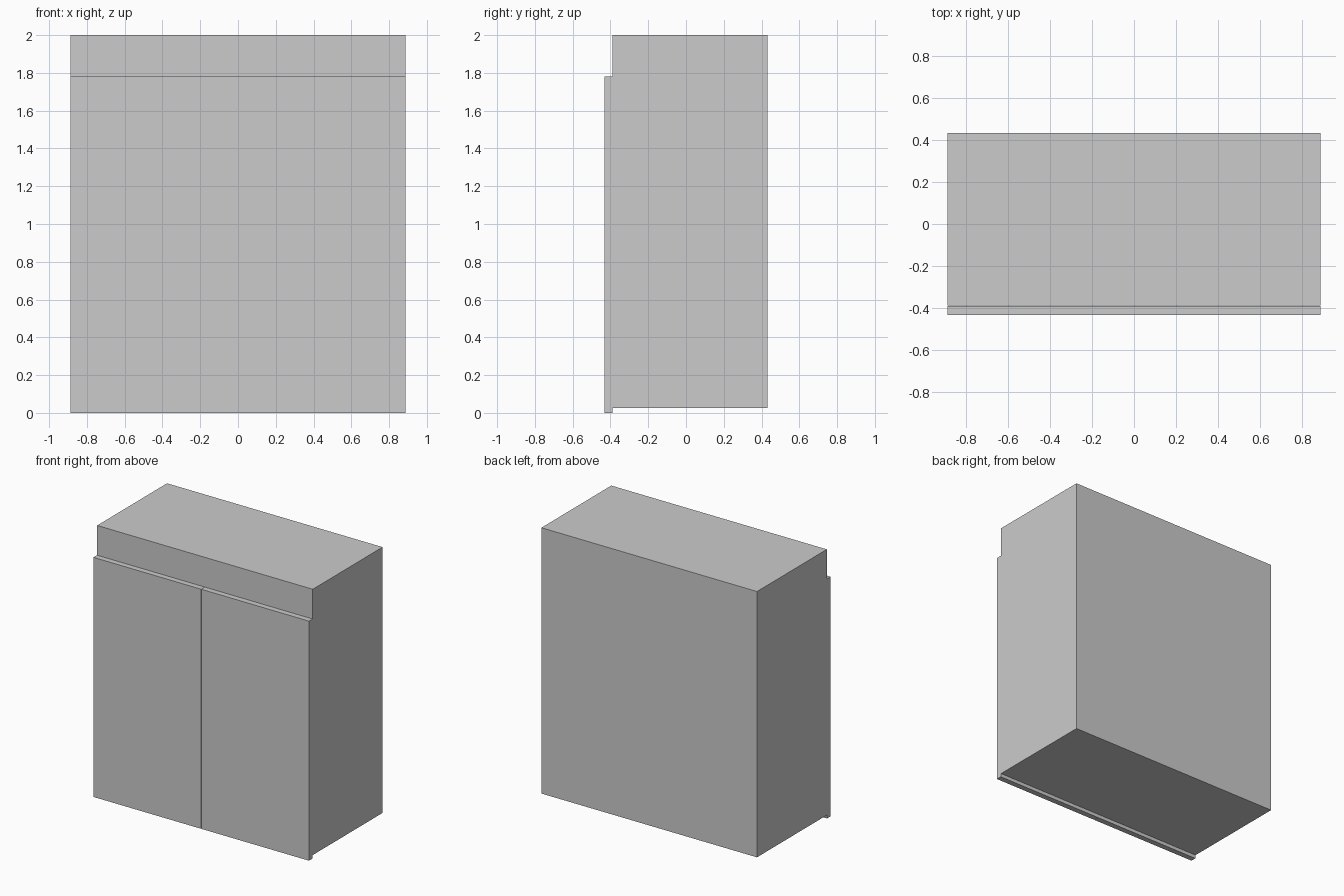
import bpy
import bmesh
from mathutils import Vector

if "Cube" in bpy.data.objects:
    bpy.data.objects.remove(bpy.data.objects["Cube"])


def box(name, low, high):
    low, high = Vector(low), Vector(high)
    bm = bmesh.new()
    bmesh.ops.create_cube(bm, size=1)
    bmesh.ops.scale(bm, vec=high - low, verts=bm.verts)
    bmesh.ops.translate(bm, vec=(low + high) / 2, verts=bm.verts)
    mesh = bpy.data.meshes.new(name)
    bm.to_mesh(mesh)
    bm.free()
    obj = bpy.data.objects.new(name, mesh)
    bpy.context.collection.objects.link(obj)
    return obj


HALF_W, HALF_D = 0.886, 0.432
DOOR_BACK = -0.390

# Cabinet body, raised slightly above the door bottoms
box("cabinet_body", (-HALF_W, DOOR_BACK + 0.002, 0.025), (HALF_W, HALF_D, 2.0))

# Pair of slab doors meeting at the centre
for name, x0, x1 in (("left_door", -HALF_W, -0.001), ("right_door", 0.001, HALF_W)):
    box(name, (x0, -HALF_D, 0.0), (x1, DOOR_BACK, 1.78))
